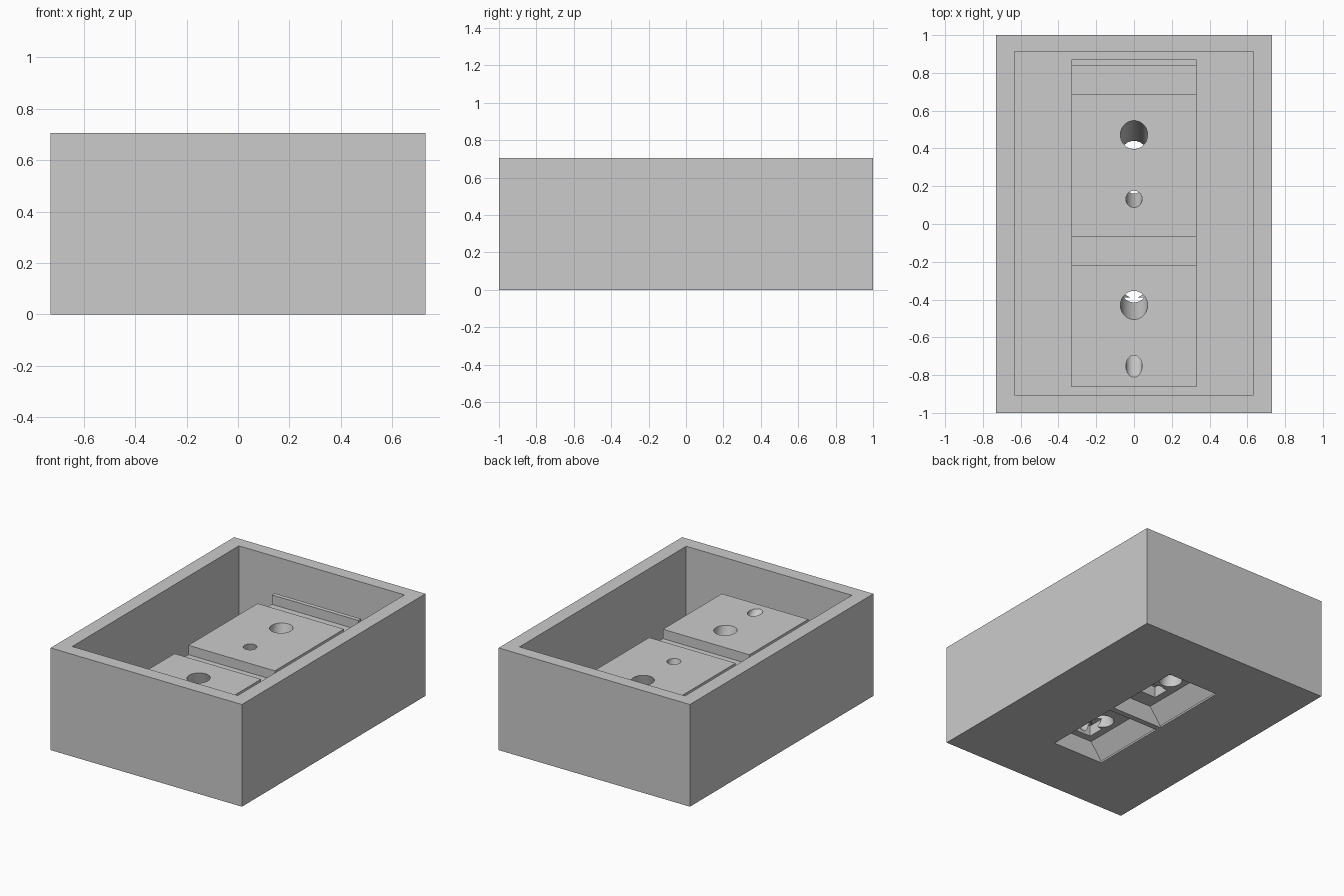
import bpy
import bmesh
from mathutils import Vector

cube = bpy.data.objects.get("Cube")
if cube:
    bpy.data.objects.remove(cube, do_unlink=True)

grey = bpy.data.materials.new("plain grey")
grey.use_nodes = True
grey.diffuse_color = (0.6, 0.6, 0.6, 1)
grey.node_tree.nodes["Principled BSDF"].inputs["Base Color"].default_value = (0.6, 0.6, 0.6, 1)


def finish(name, bm):
    bmesh.ops.recalc_face_normals(bm, faces=bm.faces)
    mesh = bpy.data.meshes.new(name)
    bm.to_mesh(mesh)
    bm.free()
    mesh.materials.append(grey)
    obj = bpy.data.objects.new(name, mesh)
    bpy.context.collection.objects.link(obj)
    return obj


def prism(name, profile, y0, y1):
    """Extrude an (x, z) profile along y."""
    bm = bmesh.new()
    face = bm.faces.new([bm.verts.new((x, y0, z)) for x, z in profile])
    out = bmesh.ops.extrude_face_region(bm, geom=[face])["geom"]
    verts = [v for v in out if isinstance(v, bmesh.types.BMVert)]
    bmesh.ops.translate(bm, verts=verts, vec=(0, y1 - y0, 0))
    return finish(name, bm)


def box(name, half_x, y0, y1, z0, z1):
    return prism(name, [(-half_x, z0), (half_x, z0), (half_x, z1), (-half_x, z1)], y0, y1)


def bore(name, radius, top, bottom):
    """Tilted cylinder running through two points, given as (y, z)."""
    a, b = Vector((0, *top)), Vector((0, *bottom))
    axis = (a - b).normalized()
    low = b - axis * 0.035
    high = a + axis * 0.12
    bm = bmesh.new()
    bmesh.ops.create_cone(bm, cap_ends=True, segments=48, radius1=radius,
                          radius2=radius, depth=(high - low).length)
    bm.transform(axis.to_track_quat("Z", "Y").to_matrix().to_4x4())
    bmesh.ops.translate(bm, verts=bm.verts, vec=(low + high) / 2)
    return finish(name, bm)


def combine(target, tool, operation):
    mod = target.modifiers.new(tool.name, "BOOLEAN")
    mod.operation = operation
    mod.solver = "EXACT"
    mod.object = tool
    bpy.context.view_layer.objects.active = target
    bpy.ops.object.modifier_apply(modifier=mod.name)
    bpy.data.objects.remove(tool, do_unlink=True)


# Open tray with a raised block along its middle
TOP, CEILING = 0.475, 0.125
housing = box("housing", 0.73, -1, 1, 0, 0.705)
combine(housing, box("cavity", 0.632, -0.905, 0.912, 0.1, 0.9), "DIFFERENCE")
combine(housing, box("block", 0.33, -0.862, 0.87, 0.05, TOP), "UNION")

# Cross grooves dividing the block top
for y0, y1 in ((-0.22, -0.07), (0.685, 0.84)):
    combine(housing, box("groove", 0.4, y0, y1, 0.41, 0.6), "DIFFERENCE")

# Underside hoppers with sloping sides, each with a small square pit
hopper = [(-0.195, -0.05), (0.195, -0.05), (0.195, 0.012),
          (0.11, CEILING), (-0.11, CEILING), (-0.195, 0.012)]
for y0, y1, pit in ((-0.56, -0.01, -0.45), (0.03, 0.59, 0.2)):
    combine(housing, prism("hopper", hopper, y0, y1), "DIFFERENCE")
    combine(housing, box("pit", 0.06, pit - 0.06, pit + 0.06, 0.1, 0.2), "DIFFERENCE")

# Tilted bores from the block top into the hoppers
for radius, y_top, y_low in ((0.072, 0.472, 0.365), (0.043, 0.132, 0.225),
                             (0.072, -0.43, -0.315), (0.043, -0.753, -0.435)):
    combine(housing, bore("bore", radius, (y_top, TOP), (y_low, CEILING)), "DIFFERENCE")

# Smooth bore walls, crisp edges elsewhere
housing.select_set(True)
bpy.context.view_layer.objects.active = housing
bpy.ops.object.shade_smooth_by_angle(angle=0.4)
